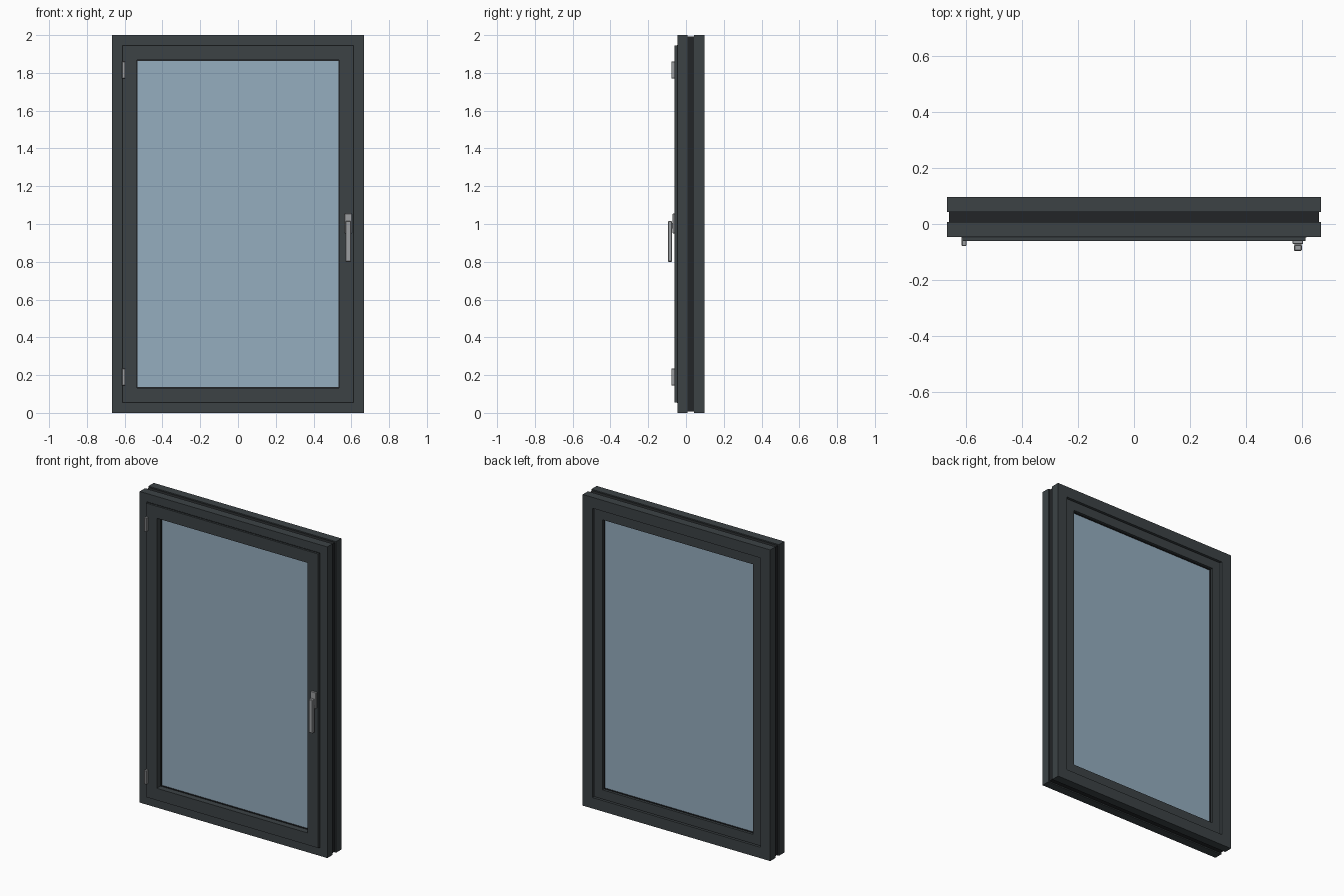
import bpy, bmesh

if "Cube" in bpy.data.objects:
    bpy.data.objects.remove(bpy.data.objects["Cube"])

W, H = 0.667, 2.0  # half width and height of the outer frame


def material(name, color):
    m = bpy.data.materials.new(name)
    m.diffuse_color = color
    m.use_nodes = True
    m.node_tree.nodes["Principled BSDF"].inputs["Base Color"].default_value = m.diffuse_color
    return m


ANTHRACITE = material("anthracite", (0.045, 0.055, 0.06, 1))
BLACK = material("black_rubber", (0.016, 0.018, 0.02, 1))
METAL = material("metal", (0.33, 0.34, 0.35, 1))
GLASS = material("glass", (0.30, 0.42, 0.52, 0.5))


def finish(name, bm, mat):
    bmesh.ops.recalc_face_normals(bm, faces=bm.faces)
    me = bpy.data.meshes.new(name)
    bm.to_mesh(me)
    bm.free()
    me.materials.append(mat)
    ob = bpy.data.objects.new(name, me)
    bpy.context.collection.objects.link(ob)
    return ob


def ring(name, profile, mat):
    """Sweep a closed (inset, y) profile around the window with mitred corners."""
    bm = bmesh.new()
    loops = []
    for sx, top in ((-1, 0), (1, 0), (1, 1), (-1, 1)):
        loops.append([bm.verts.new((sx * (W - d), y, H - d if top else d))
                      for d, y in profile])
    n = len(profile)
    for i in range(4):
        a, b = loops[i], loops[(i + 1) % 4]
        for j in range(n):
            k = (j + 1) % n
            bm.faces.new((a[j], b[j], b[k], a[k]))
    return finish(name, bm, mat)


def rect(d0, d1, y0, y1):
    return [(d0, y0), (d1, y0), (d1, y1), (d0, y1)]


def box(name, x, y, z, mat, bevel=0):
    bm = bmesh.new()
    bmesh.ops.create_cube(bm, size=1)
    for v in bm.verts:
        v.co = [(r[0] + r[1]) / 2 + c * (r[1] - r[0]) for r, c in zip((x, y, z), v.co)]
    if bevel:
        bmesh.ops.bevel(bm, geom=bm.edges[:], offset=bevel, segments=1, affect='EDGES')
    return finish(name, bm, mat)


# outer frame: two metal shells joined by a recessed thermal break
ring("frame_front", rect(0, 0.070, -0.046, 0.008), ANTHRACITE)
ring("thermal_break", rect(0.007, 0.064, 0.008, 0.043), BLACK)
ring("frame_back", rect(0, 0.070, 0.043, 0.097), ANTHRACITE)

# sash: front flange overlaps the frame, body sits inside it
ring("sash", [(0.055, -0.060), (0.132, -0.060), (0.132, 0.085), (0.075, 0.085),
              (0.075, -0.043), (0.055, -0.043)], ANTHRACITE)
ring("sash_seal", rect(0.052, 0.060, -0.048, -0.044), BLACK)
ring("frame_seal", rect(0.068, 0.077, 0.060, 0.080), BLACK)

# glazing and its gaskets
g = 0.128
box("glass", (-W + g, W - g), (-0.015, 0.062), (g, H - g), GLASS)
ring("front_gasket", rect(0.130, 0.136, -0.022, -0.015), BLACK)
ring("back_gasket", rect(0.130, 0.136, 0.062, 0.069), BLACK)

# hinges
for name, z in (("lower_hinge", 0.19), ("upper_hinge", 1.815)):
    box(name, (-0.614, -0.597), (-0.078, -0.045), (z - 0.045, z + 0.045), METAL, 0.002)

# handle: plate, neck and lever
hx = 0.584
box("handle_plate", (hx - 0.019, hx + 0.019), (-0.071, -0.058), (0.95, 1.055), METAL, 0.002)
box("handle_neck", (hx - 0.012, hx + 0.012), (-0.080, -0.068), (0.975, 1.005), METAL)
box("handle_lever", (hx - 0.014, hx + 0.014), (-0.096, -0.074), (0.80, 1.015), METAL, 0.003)
